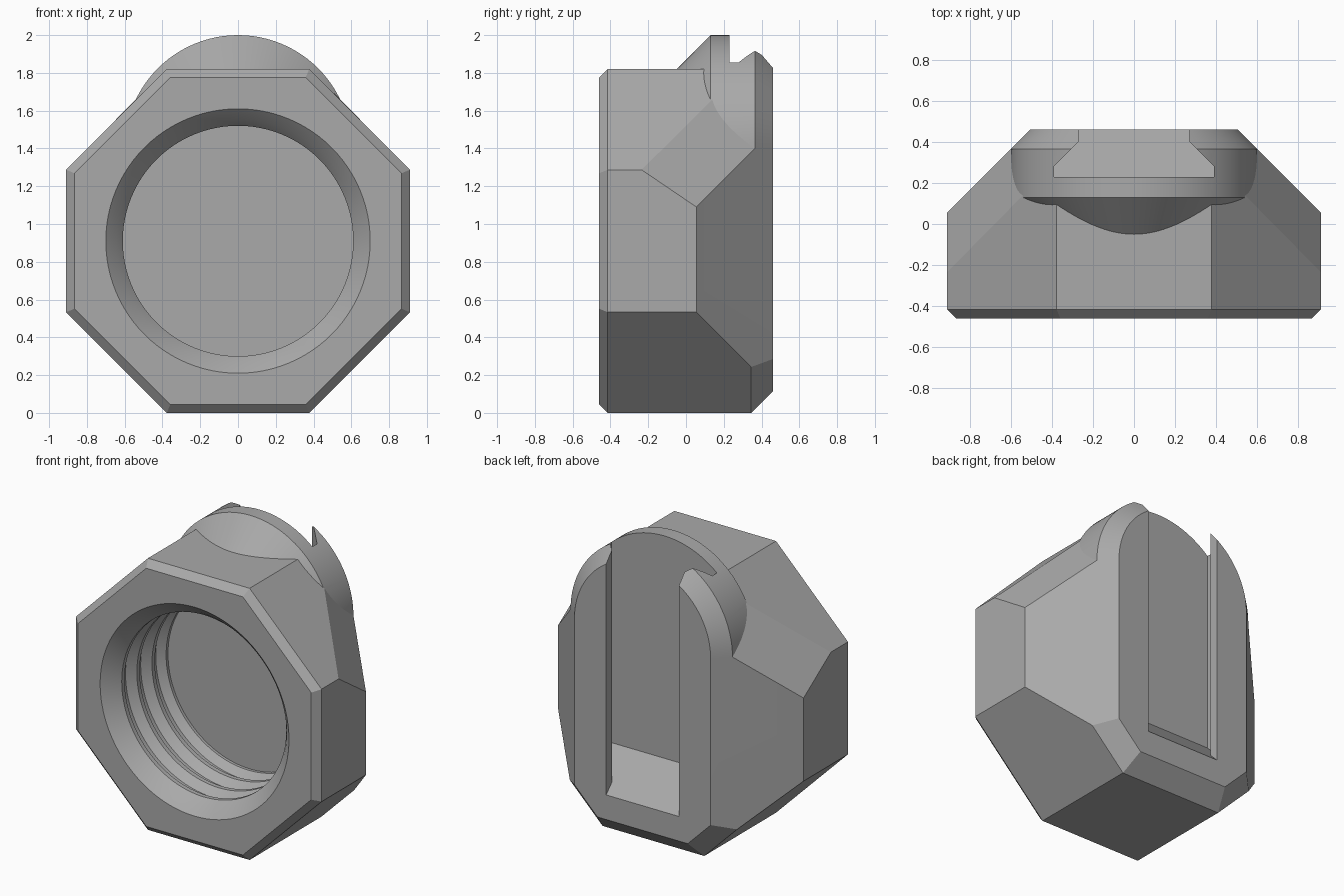
import bpy, bmesh, math

if "Cube" in bpy.data.objects:
    bpy.data.objects.remove(bpy.data.objects["Cube"])

grey = bpy.data.materials.new("plain_grey")
grey.use_nodes = True
grey.diffuse_color = (0.4, 0.4, 0.4, 1)
grey.node_tree.nodes["Principled BSDF"].inputs["Base Color"].default_value = (0.4, 0.4, 0.4, 1)

MID = 0.91          # octagon apothem and centre height
BACK, FRONT = 0.46, -0.46
SEGMENTS = 96


def finish(name, bm):
    bmesh.ops.recalc_face_normals(bm, faces=bm.faces)
    mesh = bpy.data.meshes.new(name)
    bm.to_mesh(mesh)
    bm.free()
    mesh.materials.append(grey)
    obj = bpy.data.objects.new(name, mesh)
    bpy.context.collection.objects.link(obj)
    return obj


def lathe(name, profile, height):
    """Closed solid turned about a front-to-back axis; profile is (radius, y)."""
    bm = bmesh.new()
    rings = []
    for r, y in profile:
        angles = [2 * math.pi * i / SEGMENTS for i in range(SEGMENTS)]
        rings.append([bm.verts.new((r * math.cos(a), y, height + r * math.sin(a))) for a in angles])
    for a, b in zip(rings, rings[1:]):
        for i in range(SEGMENTS):
            j = (i + 1) % SEGMENTS
            bm.faces.new((a[i], a[j], b[j], b[i]))
    bm.faces.new(rings[0])
    bm.faces.new(rings[-1])
    return finish(name, bm)


def combine(target, tool, operation):
    mod = target.modifiers.new(tool.name, "BOOLEAN")
    mod.operation = operation
    mod.solver = "EXACT"
    mod.object = tool
    bpy.context.view_layer.objects.active = target
    bpy.ops.object.modifier_apply(modifier=mod.name)
    bpy.data.objects.remove(tool)


# Octagonal body: chamfered front, back tapering at 45 degrees
half = MID * math.tan(math.pi / 8)
points = []
for apothem, y in ((MID - 0.045, FRONT), (MID, FRONT + 0.045)):
    h = apothem * math.tan(math.pi / 8)
    for s in (-1, 1):
        points += [(apothem, y, MID + s * h), (h, y, MID + s * apothem)]
points += [
    (MID, -0.235, MID + half), (half, 0.105, 2 * MID),      # upper shoulder
    (MID, 0.055, 1.09), (0.6, 0.365, 1.4), (0.54, 0.14, 1.66),
    (MID, 0.055, MID - half), (0.62, 0.345, 0.243), (half, 0.345, 0),
    (0.505, BACK, 1.4), (0.505, BACK, 0.285), (0.335, BACK, 0.115),
]
bm = bmesh.new()
for x, y, z in points:
    for s in (-1, 1):
        bm.verts.new((s * x, y, z))
hull = bmesh.ops.convex_hull(bm, input=bm.verts)
bmesh.ops.delete(bm, geom=list({v for v in hull["geom_interior"] if isinstance(v, bmesh.types.BMVert)}), context="VERTS")
bmesh.ops.dissolve_limit(bm, angle_limit=math.radians(1.5), verts=bm.verts, edges=bm.edges)
body = finish("threaded_cap_body", bm)

# Rounded top of the back plate
knob = lathe("back_plate_round", [(0.4, -0.07), (0.6, 0.13), (0.6, 0.365), (0.505, BACK)], 1.4)
combine(body, knob, "UNION")

# Threaded bore, open to the front
profile = [(0.7, FRONT - 0.04), (0.7, FRONT), (0.645, FRONT + 0.055)]
pitch = 0.16
for turn in range(3):
    y = FRONT + 0.07 + turn * pitch
    profile += [(0.61, y + 0.03), (0.61, y + 0.06), (0.655, y + 0.105), (0.655, y + 0.135)]
profile += [(0.61, 0.11), (0.61, 0.13)]
combine(body, lathe("bore_cutter", profile, MID), "DIFFERENCE")

# Dovetail slot in the back, open at the top, with a sloping lower end
outline = [(0.27, 0.56), (0.27, 0.40), (0.39, 0.28), (0.39, 0.23)]
outline += [(-x, y) for x, y in reversed(outline)]
bm = bmesh.new()
low = [bm.verts.new((x, y, 0.28 + BACK - y)) for x, y in outline]
high = [bm.verts.new((x, y, 2.2)) for x, y in outline]
bm.faces.new(low)
bm.faces.new(high)
for i in range(len(outline)):
    j = (i + 1) % len(outline)
    bm.faces.new((low[i], low[j], high[j], high[i]))
combine(body, finish("slot_cutter", bm), "DIFFERENCE")

bpy.ops.object.select_all(action="DESELECT")
body.select_set(True)
bpy.context.view_layer.objects.active = body
bpy.ops.object.shade_smooth_by_angle(angle=math.radians(20))
